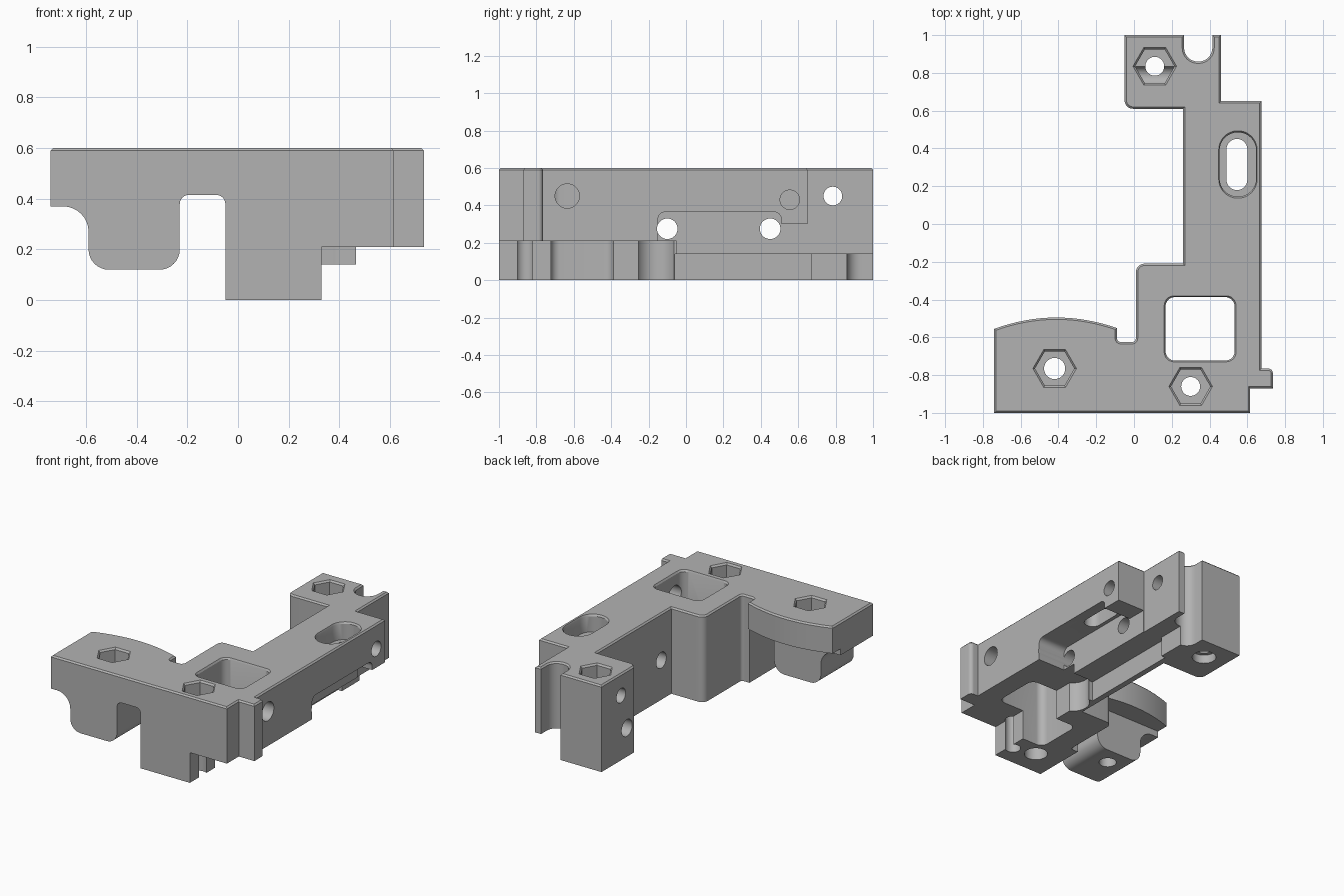
import bpy, bmesh, math
from mathutils import Vector

if "Cube" in bpy.data.objects:
    bpy.data.objects.remove(bpy.data.objects["Cube"])

grey = bpy.data.materials.new("plain grey")
grey.diffuse_color = (0.45, 0.45, 0.45, 1)
grey.use_nodes = True
grey.node_tree.nodes["Principled BSDF"].inputs["Base Color"].default_value = grey.diffuse_color


def rounded(pts, n=8):
    """Turn (a, b[, radius]) corners into a polygon with filleted corners."""
    out = []
    for i, p in enumerate(pts):
        c = Vector(p[:2])
        r = p[2] if len(p) > 2 else 0
        if not r:
            out.append(c)
            continue
        u = (Vector(pts[i - 1][:2]) - c).normalized()
        v = (Vector(pts[(i + 1) % len(pts)][:2]) - c).normalized()
        half = u.angle(v) / 2
        mid = c + (u + v).normalized() * (r / math.sin(half))
        t = r / math.tan(half)
        s, e = c + u * t - mid, c + v * t - mid
        sweep = s.angle_signed(e)
        a0 = math.atan2(s.y, s.x)
        for k in range(n + 1):
            a = a0 - sweep * k / n
            out.append(mid + Vector((math.cos(a), math.sin(a))) * r)
    return out


def rect(a0, a1, b0, b1, r=0):
    return rounded([(a0, b0, r), (a1, b0, r), (a1, b1, r), (a0, b1, r)])


def ring(a, b, r, n=40):
    return [Vector((a + r * math.cos(k * math.tau / n), b + r * math.sin(k * math.tau / n)))
            for k in range(n)]


def prism(name, pts, h0, h1, axis='z', flare=1.0, chamfer=0):
    """Extrude a 2D outline along an axis; flare scales the far end."""
    put = {'x': lambda p, h: (h, p.x, p.y),
           'y': lambda p, h: (p.x, h, p.y),
           'z': lambda p, h: (p.x, p.y, h)}[axis]
    mid = sum(pts, Vector((0, 0))) / len(pts)
    bm = bmesh.new()
    lo = [bm.verts.new(put(p, h0)) for p in pts]
    hi = [bm.verts.new(put(mid + (p - mid) * flare, h1)) for p in pts]
    bm.faces.new(lo)
    top = bm.faces.new(hi)
    for i in range(len(pts)):
        bm.faces.new((lo[i - 1], lo[i], hi[i], hi[i - 1]))
    bmesh.ops.recalc_face_normals(bm, faces=bm.faces)
    if chamfer:
        bmesh.ops.bevel(bm, geom=list(top.edges), offset=chamfer, segments=1, affect='EDGES')
    me = bpy.data.meshes.new(name)
    bm.to_mesh(me)
    bm.free()
    ob = bpy.data.objects.new(name, me)
    bpy.context.collection.objects.link(ob)
    me.materials.append(grey)
    return ob


# Bracket body: whole footprint, chamfered on top
arc = [(x, -0.495 - 0.55 * (x + 0.41) ** 2) for x in
       [-0.09 - 0.65 * k / 16 for k in range(17)]]
outline = rounded([
    (-0.74, -1), (0.615, -1), (0.615, -0.87), (0.735, -0.87), (0.735, -0.765, 0.025),
    (0.675, -0.765), (0.675, 0.65), (0.46, 0.65), (0.46, 1), (0.415, 1),
    (0.415, 0.86, 0.073), (0.265, 0.86, 0.073), (0.265, 1), (-0.05, 1),
    (-0.05, 0.61, 0.045), (0.26, 0.61), (0.26, -0.21), (0.01, -0.21, 0.045),
    (0.01, -0.625, 0.02), (-0.09, -0.625, 0.02)] + arc)
body = prism("bracket_body", outline, 0, 0.6, chamfer=0.01)

cutters = []


def cut(pts, h0, h1, axis='z', flare=1.0):
    cutters.append(prism("cutter", pts, h0, h1, axis, flare))


# Underside steps on the right
cut(rect(0.33, 0.9, -1.1, -0.05), -0.1, 0.21)
cut(rect(0.30, 0.9, -0.06, 0.67), -0.1, 0.14)
cut(rect(0.33, 0.9, 0.66, 1.1), -0.1, 0.14)
cut(rounded([(-0.15, -0.1), (0.51, -0.1), (0.51, 0.365, 0.04), (-0.15, 0.365, 0.04)]),
    0.465, 0.9, 'x')
cut(rect(0.5, 0.9, -0.1, 0.3), 0.465, 0.9, 'x')
cut(ring(0.385, -0.16, 0.11), -0.1, 0.21)

# Underside of the left wing: front profile with leg, then the thinner curved flange
cut(rounded([(-0.9, -0.1), (-0.05, -0.1), (-0.05, 0.415, 0.035), (-0.23, 0.415, 0.035),
             (-0.23, 0.12, 0.08), (-0.59, 0.12, 0.08), (-0.59, 0.37, 0.10), (-0.9, 0.37)]),
    -1.1, -0.62, 'y')
cut(rect(-0.9, -0.05, -0.64, -0.4), -0.1, 0.415)

# Hex nut pockets with bolt holes
for x, y, r in ((0.11, 0.835, 0.05), (-0.42, -0.765, 0.056), (0.3, -0.86, 0.05)):
    cut(ring(x, y, r), -0.2, 0.7)
    cut(ring(x, y, 0.104, 6), 0.44, 0.65)
    cut(ring(x, y, 0.104, 6), 0.588, 0.612, flare=1.22)

# Square window and stepped slot
cut(rect(0.167, 0.533, -0.723, -0.387, 0.05), -0.2, 0.7)
cut(rect(0.167, 0.533, -0.723, -0.387, 0.05), 0.588, 0.612, flare=1.08)
cut(rect(0.49, 0.60, 0.18, 0.45, 0.054), 0.2, 0.7)
cut(rect(0.453, 0.647, 0.145, 0.485, 0.096), 0.48, 0.7)
cut(rect(0.453, 0.647, 0.145, 0.485, 0.096), 0.588, 0.612, flare=1.1)

# Cross holes along x: y, z, radius, start, end
for y, z, r, x0, x1 in ((-0.10, 0.275, 0.055, 0.2, 0.8), (0.45, 0.275, 0.055, 0.2, 0.8),
                        (0.785, 0.45, 0.05, -0.2, 0.6), (-0.635, 0.45, 0.065, 0.45, 0.8),
                        (0.555, 0.43, 0.052, 0.47, 0.8), (0.72, 0.2, 0.058, -0.2, 0.2)):
    cut(ring(y, z, r), x0, x1, 'x')

# Blind round holes in the bottom
cut(ring(0.11, 0.835, 0.077), -0.1, 0.06)
cut(ring(0.14, -0.82, 0.075), -0.1, 0.12)

# Apply all cuts and remove the cutters
for c in cutters:
    c.hide_render = True
    m = body.modifiers.new("cut", 'BOOLEAN')
    m.operation, m.solver, m.object = 'DIFFERENCE', 'EXACT', c
bpy.context.view_layer.update()
dg = bpy.context.evaluated_depsgraph_get()
mesh = bpy.data.meshes.new_from_object(body.evaluated_get(dg))
body.modifiers.clear()
body.data = mesh
for c in cutters:
    bpy.data.objects.remove(c, do_unlink=True)

bpy.context.view_layer.objects.active = body
body.select_set(True)
bpy.ops.object.shade_smooth_by_angle(angle=math.radians(30))
